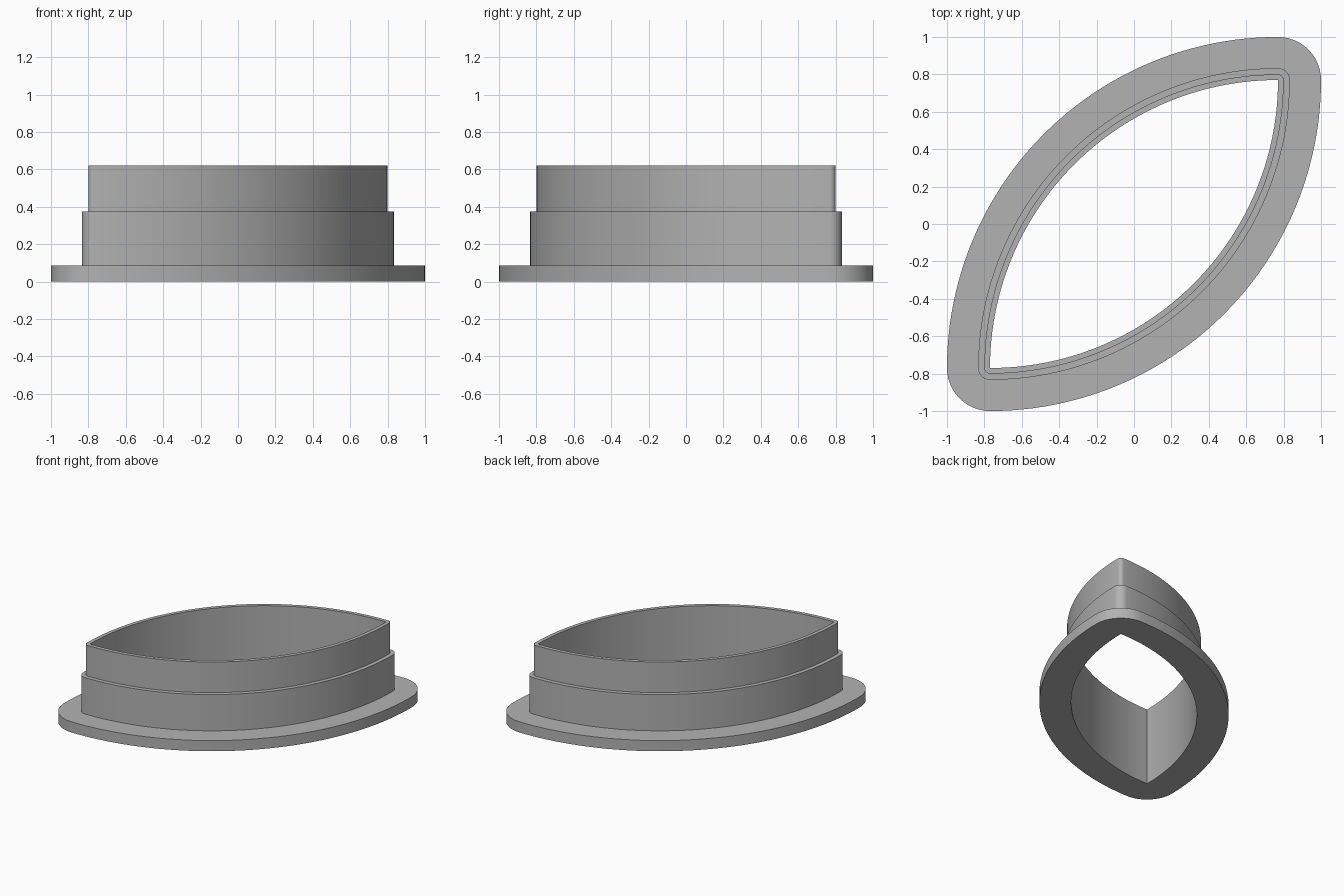
import bpy
import bmesh
from math import cos, sin, pi, radians

cube = bpy.data.objects.get("Cube")
if cube:
    bpy.data.objects.remove(cube, do_unlink=True)

TIP = 0.77          # the opening's two points lie at (TIP, TIP) and (-TIP, -TIP)
ARC_STEPS = 48
CAP_STEPS = 12

grey = bpy.data.materials.new("plain grey")
grey.use_nodes = True
colour = (0.45, 0.45, 0.45, 1)
grey.diffuse_color = colour
grey.node_tree.nodes["Principled BSDF"].inputs["Base Color"].default_value = colour


def arc(cx, cy, radius, start, steps):
    """Quarter circle, leaving out its end point."""
    angles = [start + pi / 2 * i / steps for i in range(steps)]
    return [(cx + radius * cos(a), cy + radius * sin(a)) for a in angles]


def lens(offset):
    """Pointed oval of two quarter arcs, grown by offset with round tips."""
    side = 2 * TIP + offset
    return (arc(TIP, TIP, offset, 0, CAP_STEPS)
            + arc(TIP, -TIP, side, pi / 2, ARC_STEPS)
            + arc(-TIP, -TIP, offset, pi, CAP_STEPS)
            + arc(-TIP, TIP, side, -pi / 2, ARC_STEPS))


# Cross-section of the wall as (offset, height): flange, body, thin rim
section = [(0, 0), (0.23, 0), (0.23, 0.085), (0.063, 0.085),
           (0.063, 0.375), (0.03, 0.375), (0.03, 0.62), (0, 0.62)]

# Sweep the section around the oval as one closed skin
bm = bmesh.new()
rings = [[bm.verts.new((x, y, z)) for x, y in lens(off)] for off, z in section]
for k, low in enumerate(rings):
    high = rings[(k + 1) % len(rings)]
    for i in range(len(low)):
        j = (i + 1) % len(low)
        bm.faces.new((low[i], low[j], high[j], high[i]))
# The sharp inner tips collapse to single points
bmesh.ops.remove_doubles(bm, verts=bm.verts, dist=0.0001)
bmesh.ops.recalc_face_normals(bm, faces=bm.faces)

mesh = bpy.data.meshes.new("stepped_oval_collar")
bm.to_mesh(mesh)
bm.free()
mesh.materials.append(grey)
collar = bpy.data.objects.new("stepped_oval_collar", mesh)
bpy.context.collection.objects.link(collar)

bpy.ops.object.select_all(action='DESELECT')
collar.select_set(True)
bpy.context.view_layer.objects.active = collar
bpy.ops.object.shade_smooth_by_angle(angle=radians(30))
